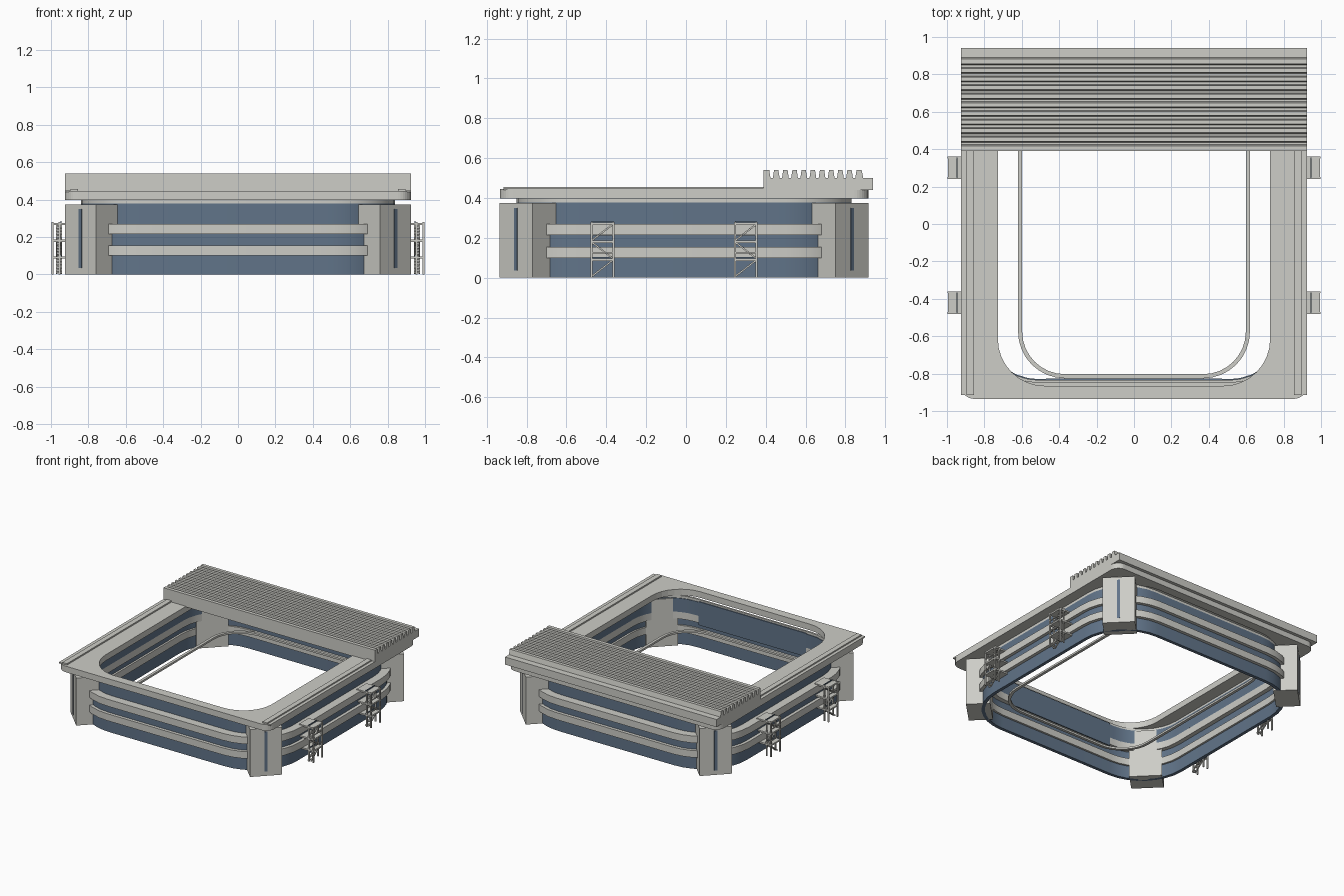
import bpy, bmesh, math
from mathutils import Matrix, Vector

cube = bpy.data.objects.get("Cube")
if cube:
    bpy.data.objects.remove(cube, do_unlink=True)


def material(name, rgb):
    m = bpy.data.materials.new(name)
    m.use_nodes = True
    m.diffuse_color = (*rgb, 1)
    m.node_tree.nodes["Principled BSDF"].inputs["Base Color"].default_value = (*rgb, 1)
    return m


GREY = material("pale concrete", (0.61, 0.61, 0.57))
BLUE = material("slate blue glass", (0.12, 0.175, 0.25))
MID_Y = -0.01


def finish(name, bm, mat, smooth=False):
    bmesh.ops.recalc_face_normals(bm, faces=bm.faces[:])
    me = bpy.data.meshes.new(name)
    bm.to_mesh(me)
    bm.free()
    me.materials.append(mat)
    ob = bpy.data.objects.new(name, me)
    bpy.context.collection.objects.link(ob)
    if smooth:
        bpy.ops.object.select_all(action='DESELECT')
        ob.select_set(True)
        bpy.context.view_layer.objects.active = ob
        bpy.ops.object.shade_smooth_by_angle(angle=math.radians(30))
    return ob


def add_box(bm, lo, hi, matrix=Matrix()):
    lo, hi = Vector(lo), Vector(hi)
    size = Matrix.Diagonal((*(hi - lo), 1))
    bmesh.ops.create_cube(bm, size=1, matrix=matrix @ Matrix.Translation((lo + hi) / 2) @ size)


def add_bar(bm, a, b, t):
    a, b = Vector(a), Vector(b)
    turn = (b - a).to_track_quat('Z', 'Y').to_matrix().to_4x4()
    add_box(bm, (-t / 2, -t / 2, 0), (t / 2, t / 2, (b - a).length), Matrix.Translation(a) @ turn)


def rounded(hx, hy, r, cy, n=8):
    pts = []
    for k, (sx, sy) in enumerate(((1, 1), (-1, 1), (-1, -1), (1, -1))):
        for i in range(n + 1):
            a = math.pi / 2 * (k + i / n)
            pts.append((sx * (hx - r) + r * math.cos(a), cy + sy * (hy - r) + r * math.sin(a)))
    return pts


def ring(name, outer, inner, z0, z1, mat, smooth=True):
    bm = bmesh.new()
    loops = [[bm.verts.new((x, y, z)) for x, y in pts]
             for pts, z in ((outer, z0), (outer, z1), (inner, z1), (inner, z0))]
    n = len(outer)
    for k in range(4):
        a, b = loops[k], loops[(k + 1) % 4]
        for i in range(n):
            j = (i + 1) % n
            bm.faces.new((a[i], a[j], b[j], b[i]))
    return finish(name, bm, mat, smooth)


def wall(name, half, thick, z0, z1, mat):
    bend = 0.505
    ring(name, rounded(half, half, half - bend, MID_Y),
         rounded(half - thick, half - thick, half - thick - bend, MID_Y), z0, z1, mat)


# Curved facade: glass storeys between projecting bands
wall("lower_glass", 0.88, 0.025, 0, 0.10, BLUE)
wall("lower_band", 0.905, 0.065, 0.10, 0.155, GREY)
wall("middle_glass", 0.88, 0.025, 0.155, 0.215, BLUE)
wall("upper_band", 0.905, 0.085, 0.215, 0.27, GREY)
wall("upper_glass", 0.84, 0.02, 0.27, 0.378, BLUE)
wall("roof_collar", 0.84, 0.015, 0.378, 0.397, GREY)

# Thin ring inside the bowl
ring("inner_ring", rounded(0.62, 0.815, 0.25, MID_Y), rounded(0.598, 0.793, 0.228, MID_Y),
     0.155, 0.17, GREY)

# Inner front screen
bm = bmesh.new()
add_box(bm, (-0.47, -0.834, 0.2), (0.47, -0.826, 0.385))
finish("front_screen", bm, BLUE)

# Diagonal corner towers with a glass slit on the outer face
for sx, xname in ((1, "left"), (-1, "right")):
    for sy, yname in ((-1, "front"), (1, "back")):
        spin = Matrix.Translation((0, MID_Y, 0)) @ Matrix.Rotation(math.atan2(sy, sx), 4, 'Z')
        bm = bmesh.new()
        add_box(bm, (1.018, -0.117, 0), (1.192, 0.117, 0.375), spin)
        finish(f"{yname}_{xname}_tower", bm, GREY)
        bm = bmesh.new()
        add_box(bm, (1.19, -0.011, 0.035), (1.195, 0.011, 0.35), spin)
        finish(f"{yname}_{xname}_tower_slit", bm, BLUE)

# Fixed roof with its rounded opening
ring("roof_slab", rounded(0.925, 0.925, 0.07, MID_Y, 8), rounded(0.728, 0.855, 0.25, MID_Y, 8),
     0.397, 0.445, GREY, False)

# Rails along both roof edges
bm = bmesh.new()
for s in (1, -1):
    for a, b, top in ((0.855, 0.895, 0.456), (0.90, 0.925, 0.45)):
        add_box(bm, (min(s * a, s * b), -0.915, 0.44), (max(s * a, s * b), 0.9, top))
finish("roof_rails", bm, GREY)

# Ribbed sliding roof, one side profile pulled across the width
base, low, high = 0.44, 0.5, 0.54
profile = [(0.39, base), (0.39, high)]
for i in range(10):
    y = 0.43 + 0.046 * i
    profile += [(y - 0.012, high), (y - 0.006, low), (y + 0.006, low), (y + 0.012, high)]
profile += [(0.882, high), (0.89, low), (0.94, low), (0.94, base)]
bm = bmesh.new()
face = bm.faces.new([bm.verts.new((-0.925, y, z)) for y, z in profile])
grown = bmesh.ops.extrude_face_region(bm, geom=[face])["geom"]
bmesh.ops.translate(bm, vec=(1.85, 0, 0), verts=[v for v in grown if isinstance(v, bmesh.types.BMVert)])
finish("ribbed_roof", bm, GREY)


# Outside stair frames: landings, posts, flights and handrails
def stair_frame(name, s, cy):
    bm = bmesh.new()
    levels = (0.09, 0.18, 0.27)
    y0, y1 = cy - 0.055, cy + 0.055
    for z in levels:
        a, b = sorted((s * 0.87, s * 0.995))
        add_box(bm, (a, y0 - 0.005, z - 0.006), (b, y1 + 0.005, z + 0.006))
    for x in (0.955, 0.992):
        for y in (y0, y1):
            add_bar(bm, (s * x, y, 0), (s * x, y, 0.28), 0.01)
    for i, z in enumerate(levels):
        a, b = (y0, y1) if i % 2 == 0 else (y1, y0)
        for x in (0.945, 0.97):
            add_bar(bm, (s * x, a, max(0.005, z - 0.085)), (s * x, b, z), 0.008)
        for k in range(5):
            t = (k + 0.5) / 5
            y, h = a + (b - a) * t, z - 0.085 * (1 - t)
            add_bar(bm, (s * 0.945, y, h), (s * 0.97, y, h), 0.009)
    for z in (0.125, 0.215):
        add_bar(bm, (s * 0.992, y0, z), (s * 0.992, y1, z), 0.006)
    finish(name, bm, GREY)
    # Blue edge strip on the landings
    bm = bmesh.new()
    for z in (0.098, 0.278):
        a, b = sorted((s * 0.945, s * 0.95))
        add_box(bm, (a, y0, z - 0.008), (b, y1, z + 0.007))
    finish(name + "_edge", bm, BLUE)


for s, side in ((1, "left"), (-1, "right")):
    for cy, end in ((-0.42, "front"), (0.3, "back")):
        stair_frame(f"{end}_{side}_stair", s, cy)
